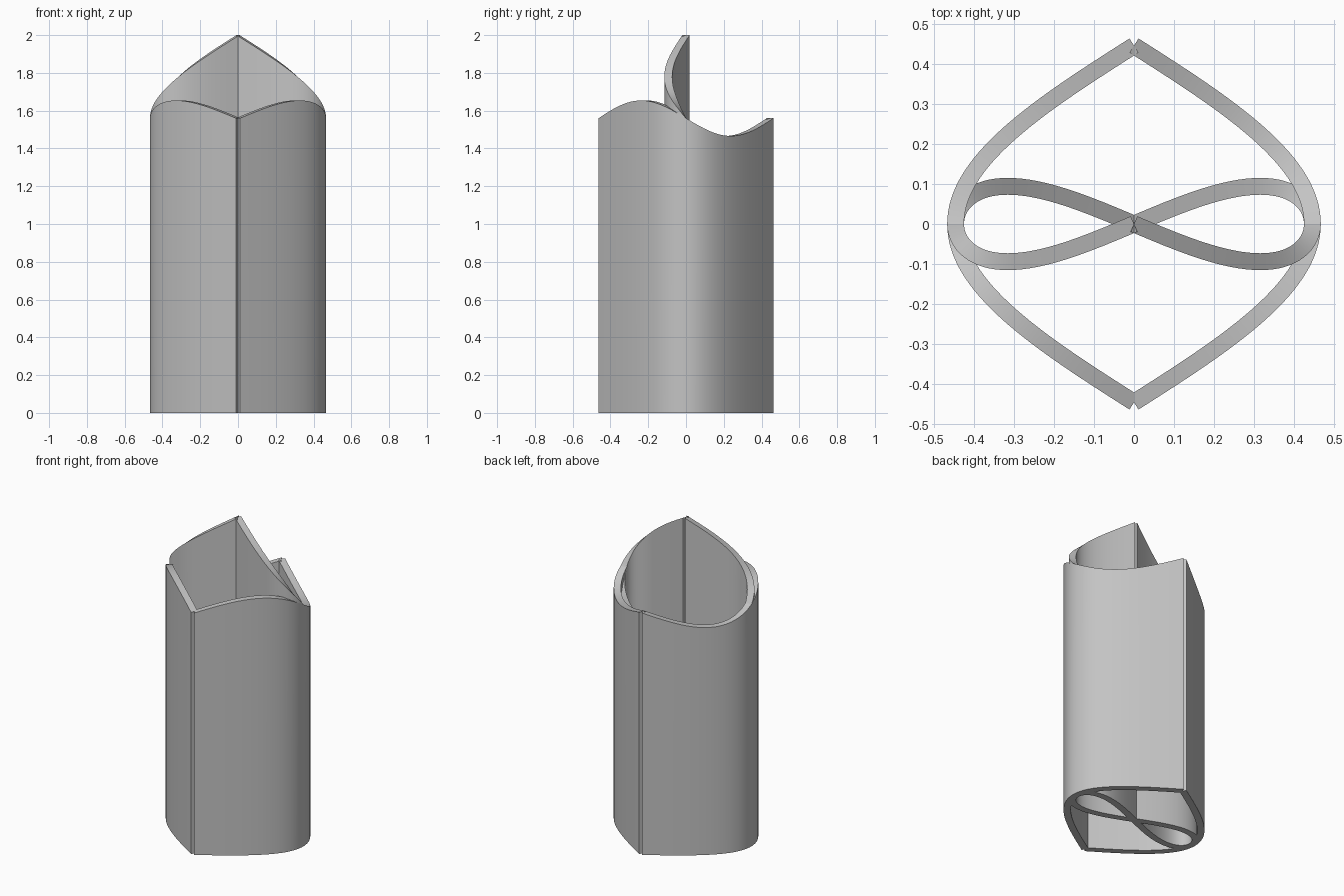
import bpy, bmesh
from math import sin, cos, pi, hypot, radians

cube = bpy.data.objects.get("Cube")
if cube:
    bpy.data.objects.remove(cube, do_unlink=True)

REACH = 0.445     # half width of the wall centrelines
SWAY = 0.094      # amplitude of the wave
MID = 1.56        # mean rim height
HALF = 0.021      # half the wall thickness
STEPS = 64

grey = bpy.data.materials.new("warm_free_grey")
grey.name = "plain_grey"
grey.use_nodes = True
colour = (0.55, 0.55, 0.55, 1)
grey.diffuse_color = colour
grey.node_tree.nodes["Principled BSDF"].inputs["Base Color"].default_value = colour


def outer_path(s):
    """Pointed oval in plan, with a wavy rim."""
    return REACH * cos(pi * s / 2), REACH * s, MID - SWAY * sin(pi * s)


def inner_path(s):
    """The same curve turned on its side: a figure eight with a climbing rim."""
    return REACH * cos(pi * s / 2), -SWAY * sin(pi * s), MID + (2 - MID) * s


def wall(name, path):
    """Thick upright wall from the ground to the rim, mirrored left to right."""
    bm = bmesh.new()
    rings = []
    for i in range(STEPS + 1):
        s = 2 * i / STEPS - 1
        x, y, z = path(s)
        ax, ay, _ = path(s - 0.001)
        bx, by, _ = path(s + 0.001)
        length = hypot(bx - ax, by - ay)
        nx, ny = HALF * (by - ay) / length, HALF * (ax - bx) / length
        rings.append([bm.verts.new(p) for p in (
            (x + nx, y + ny, 0), (x + nx, y + ny, z),
            (x - nx, y - ny, z), (x - nx, y - ny, 0))])
    for a, b in zip(rings, rings[1:]):
        for k in range(4):
            j = (k + 1) % 4
            bm.faces.new((a[k], a[j], b[j], b[k]))
    bm.faces.new(rings[0])
    bm.faces.new(rings[-1][::-1])
    bmesh.ops.recalc_face_normals(bm, faces=bm.faces)
    mesh = bpy.data.meshes.new(name)
    bm.to_mesh(mesh)
    bm.free()
    mesh.materials.append(grey)
    obj = bpy.data.objects.new(name, mesh)
    bpy.context.collection.objects.link(obj)
    bpy.ops.object.select_all(action='DESELECT')
    obj.select_set(True)
    bpy.context.view_layer.objects.active = obj
    bpy.ops.object.shade_smooth_by_angle(angle=radians(30))
    mirror = obj.modifiers.new("mirror", 'MIRROR')
    mirror.use_mirror_merge = False
    return obj


# Outer shell and the figure-eight partition inside it
wall("outer_wall", outer_path)
wall("inner_wall", inner_path)
